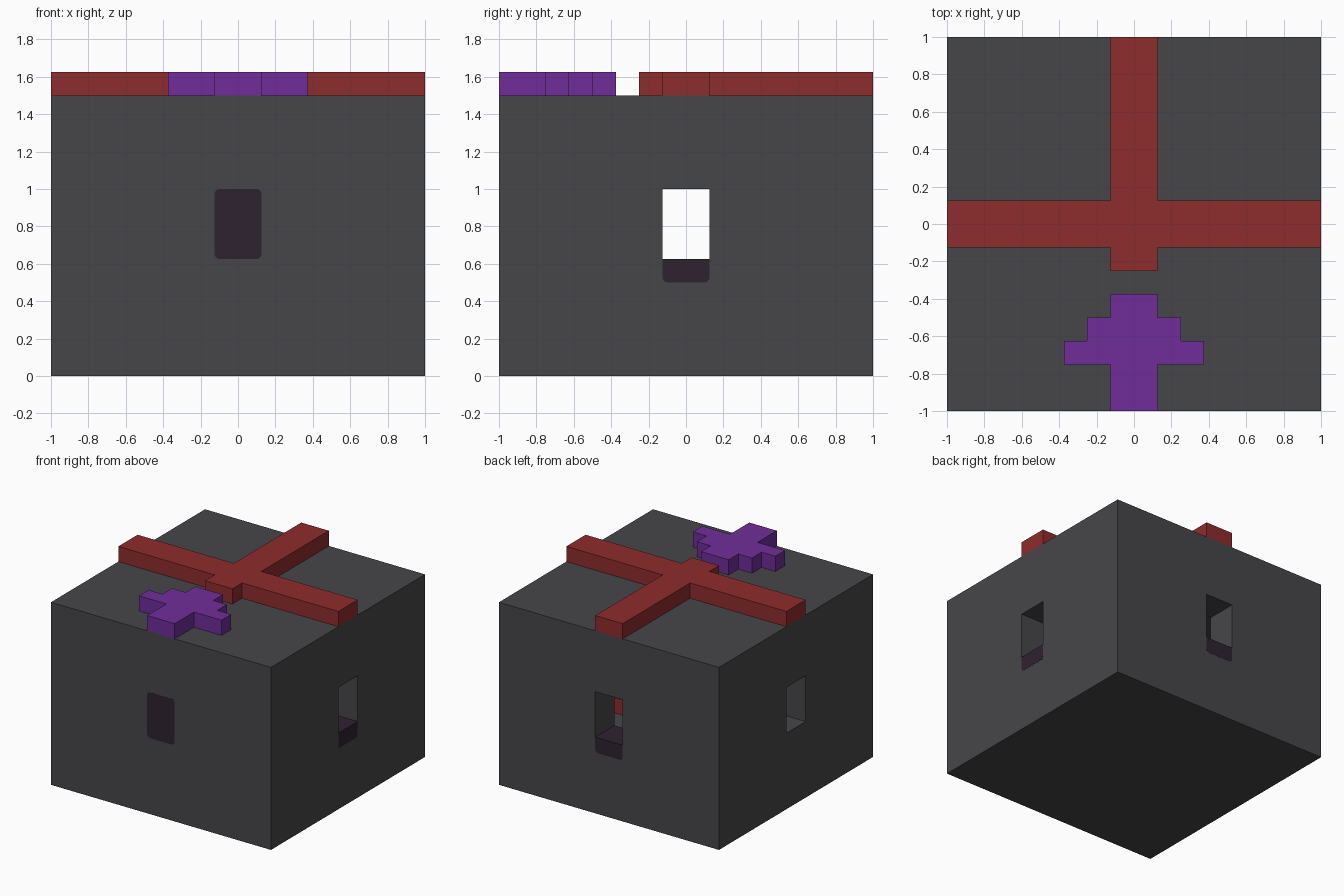
import bpy, bmesh, math
from mathutils import Matrix, Vector

old = bpy.data.objects.get("Cube")
if old:
    bpy.data.objects.remove(old, do_unlink=True)


def material(name, rgb):
    m = bpy.data.materials.new(name)
    m.use_nodes = True
    m.diffuse_color = (*rgb, 1)
    bsdf = next(n for n in m.node_tree.nodes if n.type == 'BSDF_PRINCIPLED')
    bsdf.inputs["Base Color"].default_value = (*rgb, 1)
    return m


GREY = material("dark_grey", (0.062, 0.062, 0.067))
RED = material("red", (0.27, 0.025, 0.025))
PURPLE = material("purple", (0.16, 0.027, 0.32))
PLUM = material("dark_plum", (0.028, 0.016, 0.030))


def finish(name, bm, mat):
    bmesh.ops.recalc_face_normals(bm, faces=bm.faces)
    mesh = bpy.data.meshes.new(name)
    bm.to_mesh(mesh)
    bm.free()
    mesh.materials.append(mat)
    ob = bpy.data.objects.new(name, mesh)
    bpy.context.collection.objects.link(ob)
    return ob


def box(name, lo, hi, mat):
    lo, hi = Vector(lo), Vector(hi)
    bm = bmesh.new()
    bmesh.ops.create_cube(bm, size=1, matrix=Matrix.Translation((lo + hi) / 2)
                          @ Matrix.Diagonal((*(hi - lo), 1)))
    return finish(name, bm, mat)


def prism(name, points, start, end, mat, matrix=Matrix()):
    """Extrude a flat outline between two heights, then place it."""
    bm = bmesh.new()
    face = bm.faces.new([bm.verts.new((x, y, start)) for x, y in points])
    ext = bmesh.ops.extrude_face_region(bm, geom=[face])["geom"]
    bmesh.ops.translate(bm, vec=(0, 0, end - start),
                        verts=[v for v in ext if isinstance(v, bmesh.types.BMVert)])
    bmesh.ops.transform(bm, matrix=matrix, verts=bm.verts)
    return finish(name, bm, mat)


def mirrored(half):
    return half + [(-x, y) for x, y in reversed(half)]


def plate_outline(z0, z1, round_top, w=0.125, r=0.025):
    """Upright plate outline with rounded lower, and optionally upper, corners."""
    arc = [math.radians(a) for a in range(-90, 1, 30)]
    half = [(w - r + r * math.cos(a), z0 + r + r * math.sin(a)) for a in arc]
    if round_top:
        half += [(x, z0 + z1 - z) for x, z in reversed(half)]
    else:
        half.append((w, z1))
    return mirrored(half)


def facing(angle):
    """Stand an outline upright, turned from the front about the z axis."""
    return Matrix.Rotation(math.radians(angle), 4, 'Z') @ Matrix.Rotation(math.radians(90), 4, 'X')


# Hollow block with an inner chamber and three openings
W, C = 0.125, 0.75
block = box("block", (-1, -1, 0), (1, 1, 1.5), GREY)
cutters = [box("chamber_cutter", (-C, -C, 0.375), (C, C, 1.25), GREY),
           box("side_cutter", (-1.1, -W, 0.625), (1.1, W, 1), GREY),
           box("back_cutter", (-W, 0, 0.625), (W, 1.1, 1), GREY)]
for cutter in cutters:
    cutter.hide_render = True
    mod = block.modifiers.new(cutter.name, 'BOOLEAN')
    mod.operation, mod.solver, mod.object = 'DIFFERENCE', 'EXACT', cutter
deps = bpy.context.evaluated_depsgraph_get()
cut_mesh = bpy.data.meshes.new_from_object(block.evaluated_get(deps))
block.modifiers.clear()
block.data = cut_mesh
for cutter in cutters:
    bpy.data.objects.remove(cutter, do_unlink=True)

# Closed front panel and the sills under two openings
prism("front_panel", plate_outline(0.625, 1, True), 0.9, 1.001, PLUM, facing(0))
for name, angle in (("side_sill", 90), ("back_sill", 180)):
    prism(name, plate_outline(0.5, 0.626, False), C, 1.001, PLUM, facing(angle))

# Raised cross strip on the top
cross = mirrored([(W, -0.25), (W, -W), (1, -W), (1, W), (W, W), (W, 1)])
prism("top_strip", cross, 1.5, 1.625, RED)

# Raised stepped arrow at the front of the top
arrow = mirrored([(W, -1), (W, -0.75), (0.375, -0.75), (0.375, -0.625),
                  (0.25, -0.625), (0.25, -0.5), (W, -0.5), (W, -0.375)])
prism("top_arrow", arrow, 1.5, 1.625, PURPLE)

# Matching strip on the chamber floor
inner = mirrored([(W, -W), (C, -W), (C, W), (W, W), (W, C)])
prism("inner_strip", inner, 0.375, 0.5, RED)
